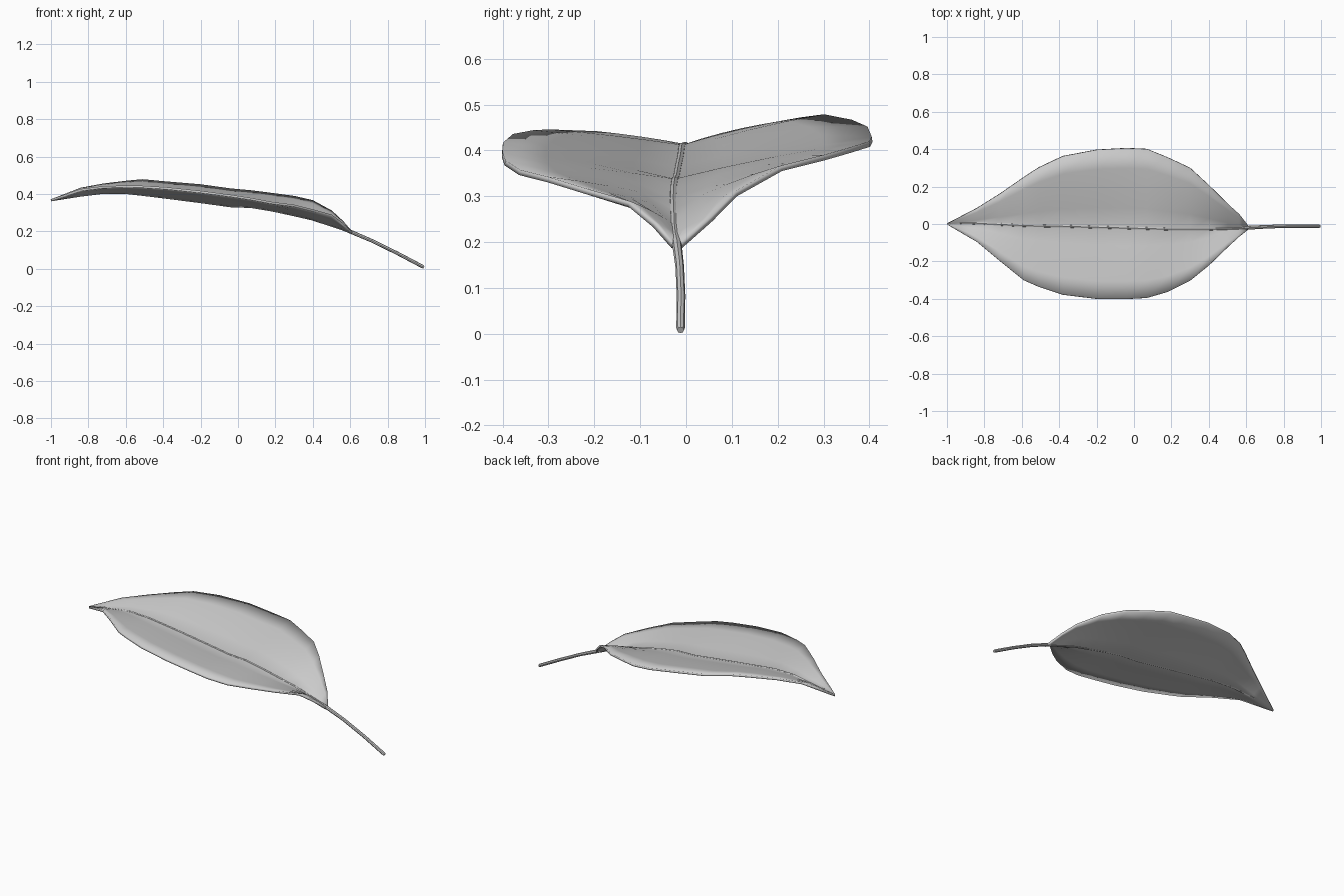
import bpy, bmesh

if "Cube" in bpy.data.objects:
    bpy.data.objects.remove(bpy.data.objects["Cube"])

# stations along the blade: x, front y, front z, rib y, rib z, back y, back z
STATIONS = [
    (-1.00, -.002, .366, 0, .367, .002, .366),
    (-.84, -.095, .421, .002, .392, .085, .428),
    (-.72, -.195, .436, -.002, .408, .160, .450),
    (-.59, -.300, .440, -.008, .406, .250, .466),
    (-.51, -.335, .438, -.010, .397, .302, .473),
    (-.38, -.378, .430, -.012, .381, .363, .461),
    (-.20, -.400, .411, -.017, .358, .397, .446),
    (-.04, -.401, .390, -.021, .336, .406, .424),
    (.07, -.395, .373, -.024, .332, .401, .414),
    (.18, -.363, .352, -.027, .314, .356, .400),
    (.30, -.303, .337, -.028, .288, .300, .384),
    (.40, -.222, .312, -.027, .265, .208, .361),
    (.50, -.125, .284, -.026, .232, .110, .306),
    (.56, -.070, .238, -.024, .212, .055, .250),
    (.61, -.030, .192, -.020, .192, -.010, .192),
]
STEPS = [1, .75, .5, .25]


def half(y0, z0, y1, z1, t):
    # arched cross-section from rib to edge
    return y0 + (y1 - y0) * t, z0 + (z1 - z0) * (1.3 * t - .3 * t * t)


# leaf blade
bm = bmesh.new()
rows = []
for x, fy, fz, ry, rz, by, bz in STATIONS:
    pts = [half(ry, rz, fy, fz, t) for t in STEPS] + [(ry, rz)]
    pts += [half(ry, rz, by, bz, t) for t in reversed(STEPS)]
    rows.append([bm.verts.new((x, y, z)) for y, z in pts])
for a, b in zip(rows, rows[1:]):
    for i in range(len(a) - 1):
        bm.faces.new((a[i], b[i], b[i + 1], a[i + 1]))
bmesh.ops.recalc_face_normals(bm, faces=bm.faces)
if sum(f.normal.z for f in bm.faces) < 0:
    bmesh.ops.reverse_faces(bm, faces=bm.faces)
mesh = bpy.data.meshes.new("leaf_blade")
bm.to_mesh(mesh)
bm.free()
blade = bpy.data.objects.new("leaf_blade", mesh)
bpy.context.collection.objects.link(blade)
solid = blade.modifiers.new("thickness", 'SOLIDIFY')
solid.thickness = .012
solid.offset = 0

# stem and midrib: one tapered tube
path = [(.994, -.012, .008, .8), (.985, -.012, .013, 1), (.85, -.011, .084, 1),
        (.72, -.014, .148, 1), (.61, -.020, .195, 1.1)]
path += [(s[0], s[3], s[4] + .002, .95) for s in reversed(STATIONS[2:-1])]
path += [(-.84, .004, .394, .85), (-.93, .005, .384, .5)]
curve = bpy.data.curves.new("stem_and_midrib", 'CURVE')
curve.dimensions = '3D'
curve.bevel_depth = .0095
curve.bevel_resolution = 2
curve.use_fill_caps = True
spline = curve.splines.new('POLY')
spline.points.add(len(path) - 1)
for p, (x, y, z, r) in zip(spline.points, path):
    p.co = (x, y, z, 1)
    p.radius = r
stem = bpy.data.objects.new("stem_and_midrib", curve)
bpy.context.collection.objects.link(stem)

# turn the tube into a mesh and smooth both parts
bpy.ops.object.select_all(action='DESELECT')
stem.select_set(True)
bpy.context.view_layer.objects.active = stem
bpy.ops.object.convert(target='MESH')
for ob in (bpy.context.view_layer.objects.active, blade):
    bpy.ops.object.select_all(action='DESELECT')
    ob.select_set(True)
    bpy.context.view_layer.objects.active = ob
    bpy.ops.object.shade_smooth_by_angle(angle=.7)
